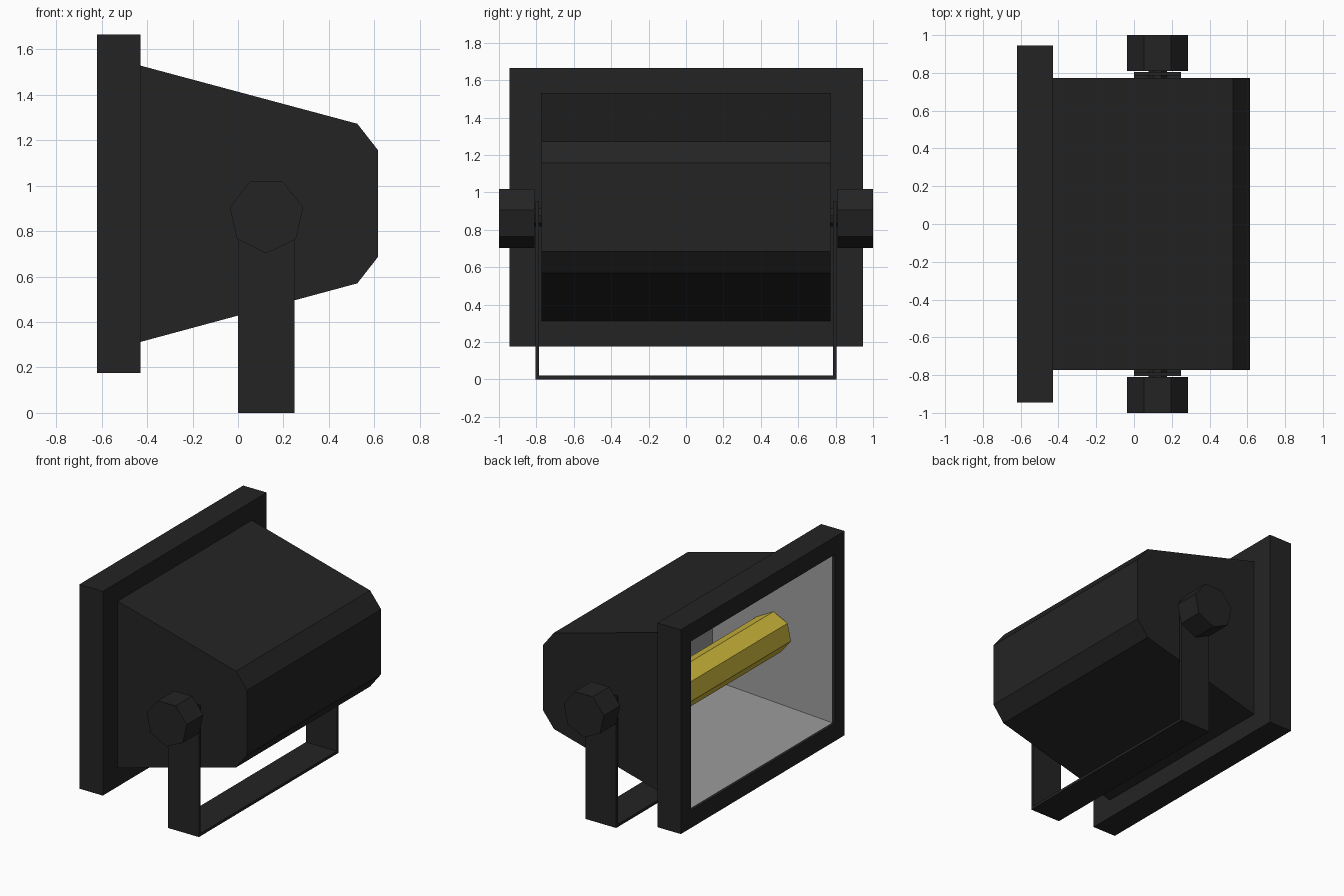
import bpy, bmesh, math

if "Cube" in bpy.data.objects:
    bpy.data.objects.remove(bpy.data.objects["Cube"])


def material(name, rgb):
    m = bpy.data.materials.new(name)
    m.diffuse_color = (*rgb, 1)
    m.use_nodes = True
    m.node_tree.nodes["Principled BSDF"].inputs["Base Color"].default_value = m.diffuse_color
    return m


BLACK = material("matte_black", (0.0176, 0.0176, 0.0176))
GREY = material("reflector_grey", (0.32, 0.32, 0.32))
YELLOW = material("lamp_yellow", (0.58, 0.45, 0.042))


def skin(name, rings, mat, caps=True, closed=False, open_start=False, inward=False):
    """Join rings of points into a flat-faced shell."""
    bm = bmesh.new()
    loops = [[bm.verts.new(p) for p in r] for r in rings]
    pairs = list(zip(loops, loops[1:])) + ([(loops[-1], loops[0])] if closed else [])
    for a, b in pairs:
        n = len(a)
        for i in range(n):
            j = (i + 1) % n
            bm.faces.new((a[i], a[j], b[j], b[i]))
    start = None
    if caps:
        start = bm.faces.new(loops[0])
        bm.faces.new(loops[-1])
    bmesh.ops.recalc_face_normals(bm, faces=bm.faces[:])
    if inward:
        bmesh.ops.reverse_faces(bm, faces=bm.faces[:])
    if open_start:
        bmesh.ops.delete(bm, geom=[start], context='FACES_ONLY')
    me = bpy.data.meshes.new(name)
    bm.to_mesh(me)
    bm.free()
    me.materials.append(mat)
    ob = bpy.data.objects.new(name, me)
    bpy.context.collection.objects.link(ob)
    return ob


def rect(x, y, z0, z1):
    return [(x, -y, z0), (x, y, z0), (x, y, z1), (x, -y, z1)]


def ngon(x, y, z, r, sides, start):
    return [(x + r * math.cos(start + math.tau * i / sides), y,
             z + r * math.sin(start + math.tau * i / sides)) for i in range(sides)]


# Front frame: rectangular ring whose opening narrows to the housing
skin("front_frame", [
    rect(-0.62, 0.945, 0.175, 1.665), rect(-0.43, 0.945, 0.175, 1.665),
    rect(-0.43, 0.773, 0.312, 1.528), rect(-0.60, 0.83, 0.303, 1.537),
    rect(-0.62, 0.83, 0.303, 1.537)], BLACK, caps=False, closed=True)

# Housing: tapered box with a chamfered back, open at the front
skin("housing", [
    rect(-0.43, 0.773, 0.312, 1.528), rect(0.525, 0.773, 0.57, 1.272),
    rect(0.615, 0.773, 0.685, 1.157)], BLACK, open_start=True)

# Reflector: inward-facing tapered tray
skin("reflector", [
    rect(-0.60, 0.828, 0.305, 1.535), rect(0.18, 0.56, 0.513, 1.327)],
    GREY, open_start=True, inward=True)

# Lamp tube across the reflector
skin("lamp_tube", [ngon(-0.22, y, 0.92, 0.145, 7, math.pi / 2)
                   for y in (-0.695, 0.695)], YELLOW)

# U-shaped mounting bracket
o, i, top, t = 0.805, 0.785, 0.955, 0.02
profile = [(-o, 0), (o, 0), (o, top), (i, top), (i, t), (-i, t), (-i, top), (-o, top)]
skin("mounting_bracket", [[(x, y, z) for y, z in profile] for x in (0.0, 0.248)], BLACK)

# Tilt knobs and their pins on both sides
for side, s in (("front", -1), ("back", 1)):
    skin(side + "_knob", [ngon(0.125, s * y, 0.868, 0.166, 7, -math.pi / 2)
                          for y in (0.81, 1.0)], BLACK)
    skin(side + "_pin", [ngon(0.125, s * y, 0.868, 0.05, 7, -math.pi / 2)
                         for y in (0.765, 0.82)], BLACK)
